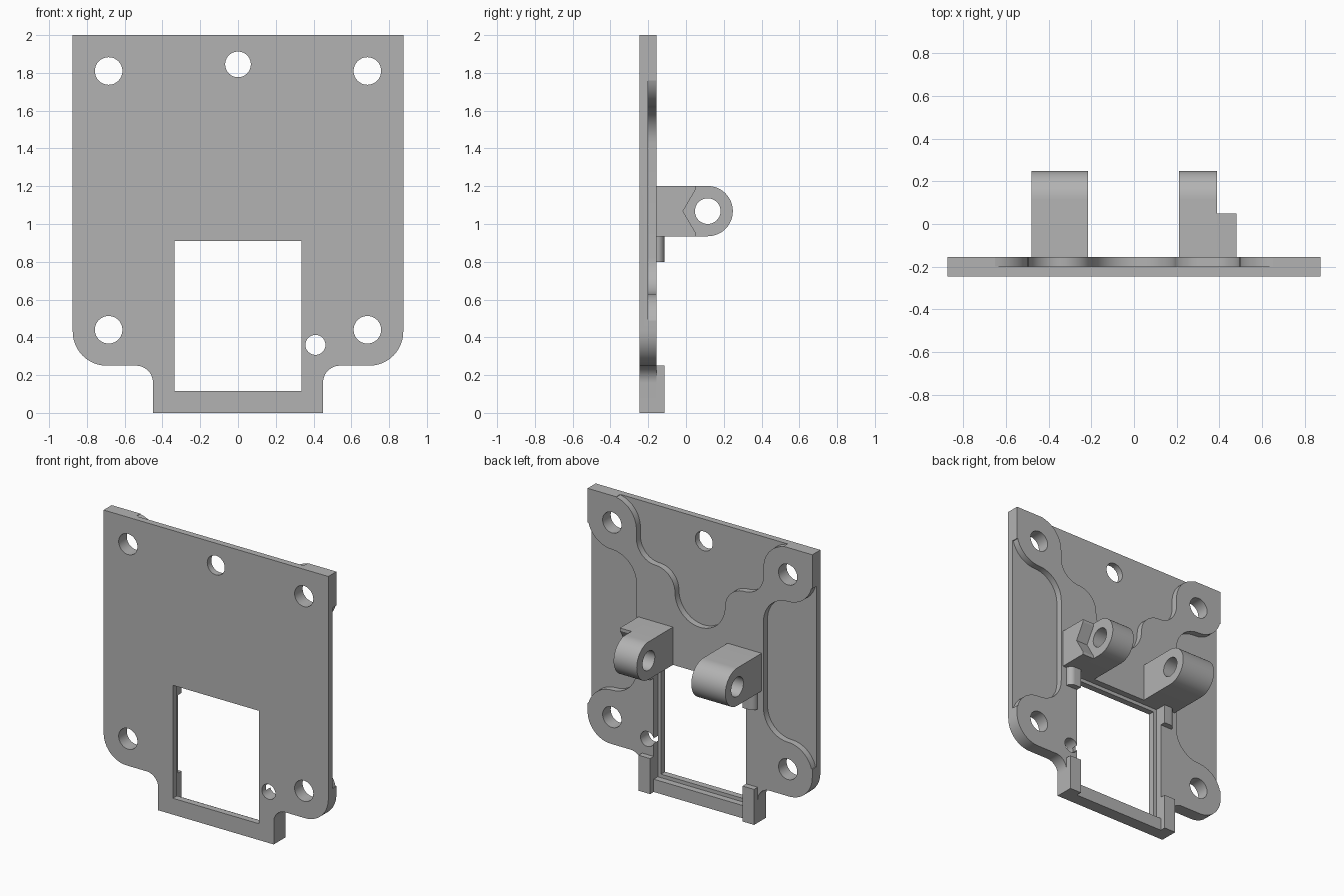
import bpy, bmesh
from math import radians, cos, sin

if "Cube" in bpy.data.objects:
    bpy.data.objects.remove(bpy.data.objects["Cube"])

grey = bpy.data.materials.new("light_grey")
grey.use_nodes = True
COLOUR = (0.45, 0.45, 0.45, 1)
grey.diffuse_color = COLOUR
grey.node_tree.nodes["Principled BSDF"].inputs["Base Color"].default_value = COLOUR

FRONT, STEP, BACK, LIP = -0.245, -0.2, -0.155, -0.115


def arc(cx, cy, r, start, end, n=12):
    angles = [radians(start + (end - start) * i / n) for i in range(n + 1)]
    return [(cx + r * cos(a), cy + r * sin(a)) for a in angles]


def circle(cx, cy, r, n=40):
    return arc(cx, cy, r, 0, 360, n)[:-1]


def rect(x0, x1, z0, z1):
    return [(x0, z0), (x1, z0), (x1, z1), (x0, z1)]


def mirrored(half):
    """Close a half outline by reflecting it about the middle."""
    return half + [(-x, z) for x, z in reversed(half) if abs(x) > 1e-5]


def prism(name, outline, axis, start, end):
    """Extrude a flat outline along the x, y or z axis (0, 1 or 2)."""
    def place(p, d):
        co = list(p)
        co.insert(axis, d)
        return co
    bm = bmesh.new()
    face = bm.faces.new([bm.verts.new(place(p, start)) for p in outline])
    top = bmesh.ops.extrude_face_region(bm, geom=[face])["geom"]
    for v in top:
        if isinstance(v, bmesh.types.BMVert):
            v.co[axis] = end
    bmesh.ops.recalc_face_normals(bm, faces=bm.faces)
    mesh = bpy.data.meshes.new(name)
    bm.to_mesh(mesh)
    bm.free()
    mesh.materials.append(grey)
    obj = bpy.data.objects.new(name, mesh)
    bpy.context.collection.objects.link(obj)
    return obj


def activate(obj):
    bpy.ops.object.select_all(action="DESELECT")
    obj.select_set(True)
    bpy.context.view_layer.objects.active = obj


def cut(obj, outline, axis, start, end):
    cutter = prism("cutter", outline, axis, start, end)
    cutter.hide_render = True
    activate(obj)
    mod = obj.modifiers.new("cut", "BOOLEAN")
    mod.operation, mod.solver, mod.object = "DIFFERENCE", "EXACT", cutter
    bpy.ops.object.modifier_apply(modifier=mod.name)
    bpy.data.objects.remove(cutter)


# Plate with rounded lower corners and a narrower foot
plate = prism("plate", mirrored(
    [(0.45, 0)] + arc(0.54, 0.16, 0.09, 180, 90)
    + arc(0.695, 0.43, 0.18, -90, 0) + [(0.875, 2)]), 1, FRONT, BACK)

# Window with a shallow rebate behind it
cut(plate, rect(-0.335, 0.335, 0.115, 0.91), 1, -0.4, 0)
cut(plate, rect(-0.36, 0.36, 0.09, 0.935), 1, STEP, 0)

# Wavy recess along the top
cut(plate, mirrored(
    [(0.652, 2.1)] + arc(0.685, 1.81, 0.19, 100, 180)
    + arc(0.345, 1.75, 0.15, 0, -90) + arc(0.345, 1.45, 0.15, 90, 180)[1:]
    + arc(0, 1.45, 0.195, 0, -90)[1:]), 1, STEP, 0)

# Recesses along both sides, leaving bosses at the corners
side = ([(0.95, 1.76)] + arc(0.685, 1.81, 0.19, -15, -90)
        + arc(0.685, 1.43, 0.19, 90, 180)[1:] + arc(0.685, 0.82, 0.19, 180, 270)
        + arc(0.685, 0.44, 0.19, 90, 15)[1:] + [(0.95, 0.49)])
for s in (1, -1):
    cut(plate, [(s * x, z) for x, z in side], 1, STEP, 0)
    for z in (0.44, 1.81):
        cut(plate, circle(s * 0.685, z, 0.073), 1, -0.4, 0)
cut(plate, circle(0, 1.845, 0.068), 1, -0.4, 0)
cut(plate, circle(0.41, 0.36, 0.053), 1, -0.4, 0)
parts = [plate]

# Pivot lugs with a cross hole
lug = [(BACK, 0.935)] + arc(0.115, 1.068, 0.133, -90, 90, 24) + [(BACK, 1.201)]
for name, x0, x1 in (("left_lug", 0.21, 0.39), ("right_lug", -0.48, -0.215)):
    obj = prism(name, lug, 0, x0, x1)
    cut(obj, circle(0.115, 1.068, 0.068), 0, -1, 1)
    parts.append(obj)

# Nut seat on the outside of the left lug
seat = [(BACK, 0.935), (0.05, 0.935), (0.05, 0.955), (-0.016, 1.068),
        (0.05, 1.181), (0.05, 1.201), (BACK, 1.201)]
parts.append(prism("nut_seat", seat, 0, 0.39, 0.48))

# Retaining clips beside the window
for s, label in ((1, "left"), (-1, "right")):
    foot = [(s * x, z) for x, z in rect(0.36, 0.45, 0, 0.25)]
    parts.append(prism(label + "_lower_clip", foot, 1, BACK, LIP))
    hook = [(0.36, BACK), (0.36, LIP)] + arc(0.41, BACK, 0.04, 90, 0)
    parts.append(prism(label + "_upper_clip", [(s * x, y) for x, y in hook],
                       2, 0.8, 0.935))

for obj in parts:
    activate(obj)
    bpy.ops.object.shade_smooth_by_angle(angle=radians(30))
